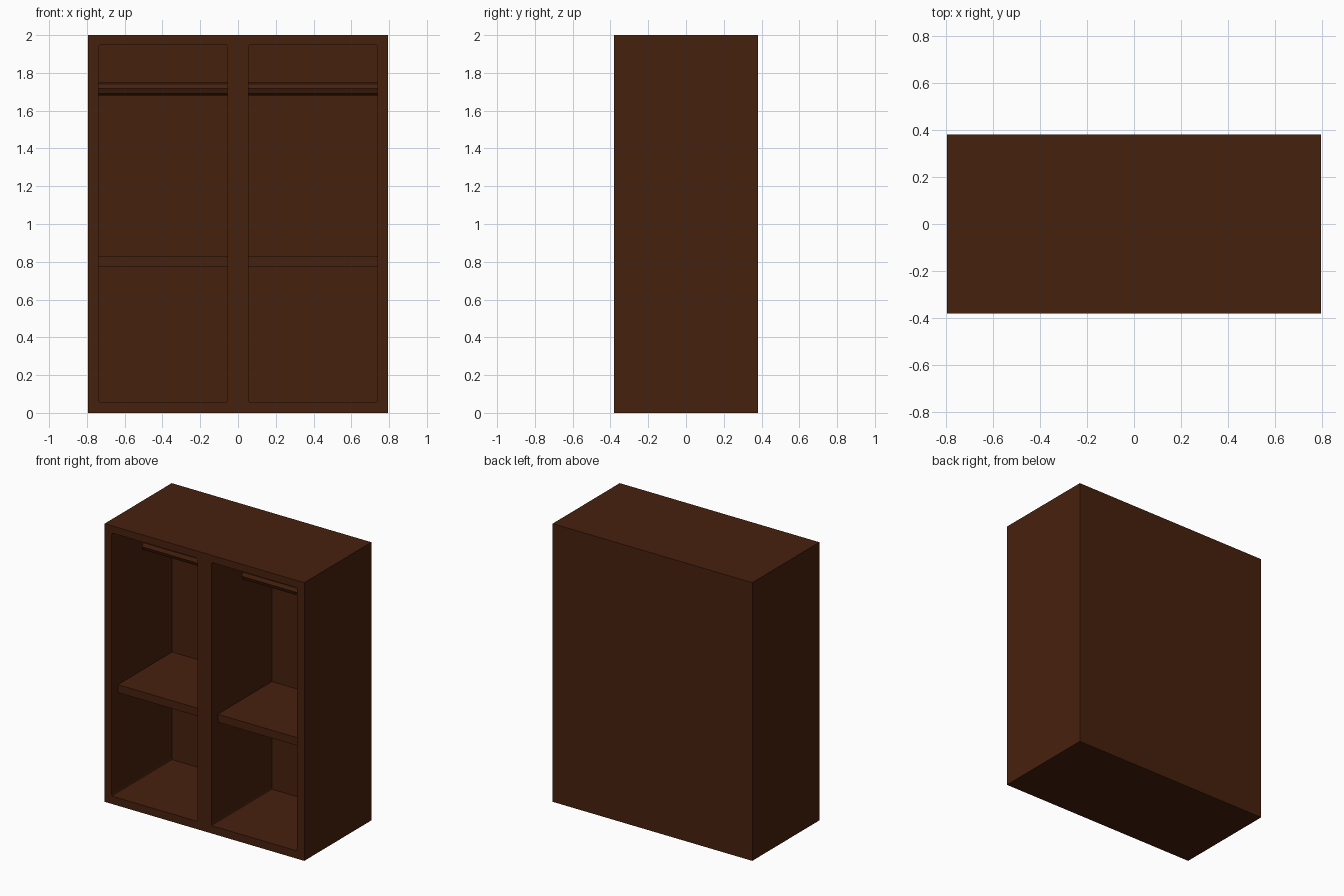
import bpy, bmesh, math
from mathutils import Matrix

if "Cube" in bpy.data.objects:
    bpy.data.objects.remove(bpy.data.objects["Cube"])

W, D, H = 0.794, 0.381, 2.0          # half width, half depth, height
X0, X1 = 0.056, 0.738                # bay limits either side of the divider
Z0, Z1 = 0.056, 1.948                # bay floor and ceiling
BACK = 0.305                         # inner face of the back

wood = bpy.data.materials.new("dark_brown_wood")
wood.diffuse_color = (0.062, 0.0148, 0.0042, 1)
wood.use_nodes = True
wood.node_tree.nodes["Principled BSDF"].inputs["Base Color"].default_value = wood.diffuse_color


def finish(bm, name):
    me = bpy.data.meshes.new(name)
    bm.to_mesh(me)
    bm.free()
    me.materials.append(wood)
    ob = bpy.data.objects.new(name, me)
    bpy.context.collection.objects.link(ob)
    return ob


def box(name, lo, hi, round_y=0.0):
    """Box between two corners, optionally softening the edges along y."""
    bm = bmesh.new()
    bmesh.ops.create_cube(bm, size=1)
    for v in bm.verts:
        v.co = [lo[i] if v.co[i] < 0 else hi[i] for i in range(3)]
    if round_y:
        edges = [e for e in bm.edges
                 if abs(e.verts[0].co.y - e.verts[1].co.y) > 0.01]
        bmesh.ops.bevel(bm, geom=edges, offset=round_y, segments=2,
                        profile=0.5, affect='EDGES')
    return finish(bm, name)


def rod(name, xa, xb, z, r):
    """Eight-sided rail along x with corners on the axes."""
    bm = bmesh.new()
    bmesh.ops.create_cone(bm, cap_ends=True, segments=8, radius1=r,
                          radius2=r, depth=xb - xa)
    bm.transform(Matrix.Translation(((xa + xb) / 2, 0, z))
                 @ Matrix.Rotation(math.pi / 2, 4, 'Y'))
    return finish(bm, name)


# Outer carcass
carcass = box("wardrobe_carcass", (-W, -D, 0), (W, D, H))

for side, xa, xb in (("left", -X1, -X0), ("right", X0, X1)):
    # Hollow out the bay
    cutter = box(side + "_bay_cutter", (xa, -D - 0.1, Z0), (xb, BACK, Z1), 0.01)
    cutter.hide_render = True
    cutter.hide_set(True)
    mod = carcass.modifiers.new(side + "_bay", 'BOOLEAN')
    mod.operation = 'DIFFERENCE'
    mod.solver = 'EXACT'
    mod.object = cutter
    # Shelf and hanging rail
    box(side + "_shelf", (xa, -0.31, 0.773), (xb, BACK, 0.83))
    rod(side + "_hanging_rail", xa, xb, 1.717, 0.036)
